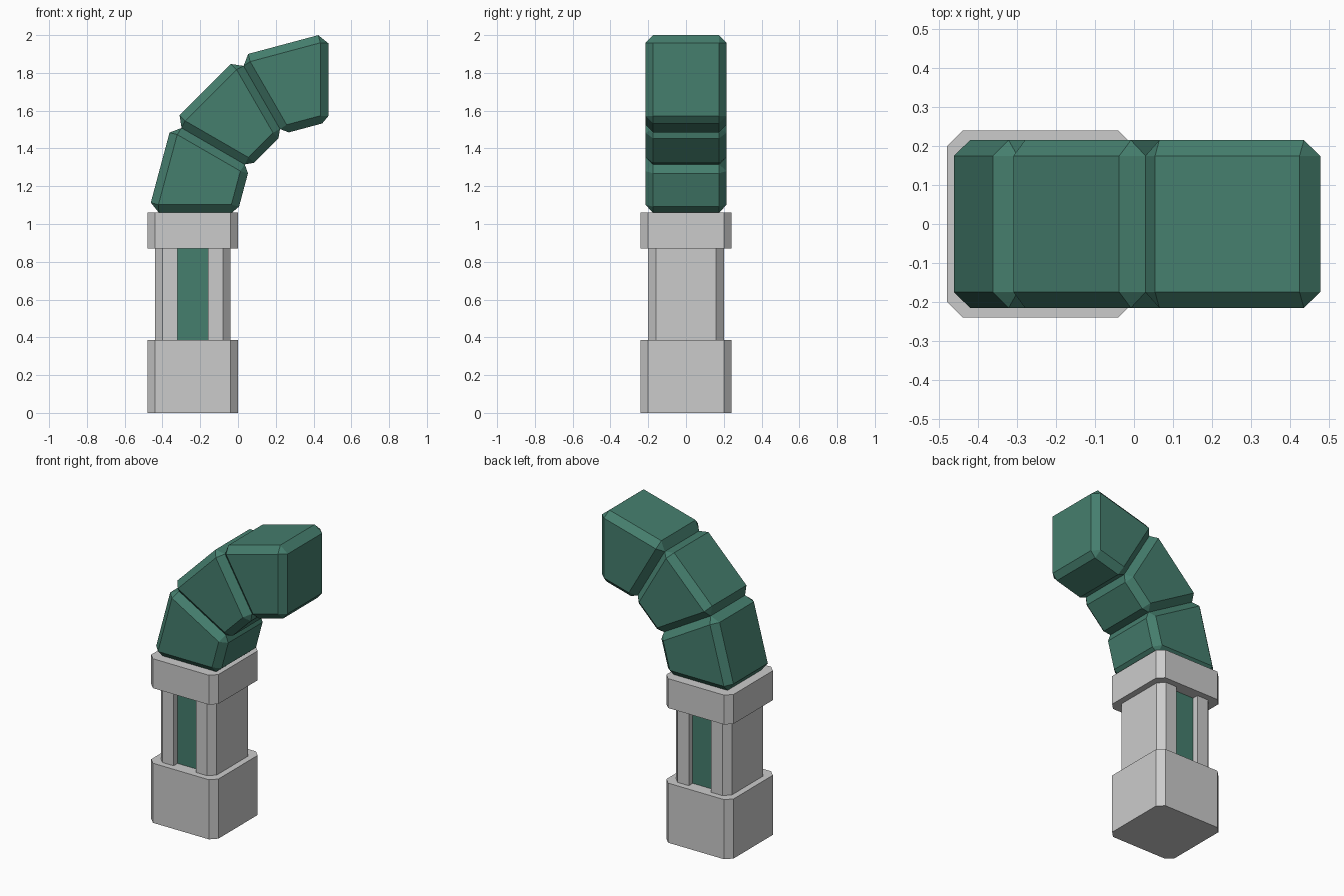
import bpy, bmesh
from math import sin, cos, radians
from mathutils import Vector

if "Cube" in bpy.data.objects:
    bpy.data.objects.remove(bpy.data.objects["Cube"])

CX = -0.24            # centre line of the post
PIVOT = (0.478, 1.06)  # bend centre in x, z
R_IN, R_OUT = 0.481, 0.954
HALF_Y, FACE_Y, CUT = 0.215, 0.175, 0.042

green = bpy.data.materials.new("green")
green.diffuse_color = (0.06, 0.21, 0.155, 1)
green.use_nodes = True
green.node_tree.nodes["Principled BSDF"].inputs["Base Color"].default_value = green.diffuse_color


def finish(name, bm, mat=None):
    bmesh.ops.recalc_face_normals(bm, faces=bm.faces)
    me = bpy.data.meshes.new(name)
    bm.to_mesh(me)
    bm.free()
    ob = bpy.data.objects.new(name, me)
    bpy.context.collection.objects.link(ob)
    if mat:
        me.materials.append(mat)
    return ob


def prism(name, outline, z0, z1, mat=None):
    bm = bmesh.new()
    face = bm.faces.new([bm.verts.new((x, y, z0)) for x, y in outline])
    up = bmesh.ops.extrude_face_region(bm, geom=[face], use_keep_orig=True)["geom"]
    verts = [v for v in up if isinstance(v, bmesh.types.BMVert)]
    bmesh.ops.translate(bm, verts=verts, vec=(0, 0, z1 - z0))
    return finish(name, bm, mat)


def octagon(h, c=0.04):
    pts = [(h, c - h), (h, h - c), (h - c, h), (c - h, h),
           (-h, h - c), (-h, c - h), (c - h, -h), (h - c, -h)]
    return [(CX + x, y) for x, y in pts]


# Post: base block, collar, two column halves and a recessed green core
prism("base_block", octagon(0.24), 0, 0.385)
prism("top_collar", octagon(0.24), 0.87, 1.06)
half = [(0.08, -0.2), (0.16, -0.2), (0.2, -0.16), (0.2, 0.16), (0.16, 0.2), (0.08, 0.2)]
for side, label in ((-1, "left"), (1, "right")):
    prism("column_" + label, [(CX + side * x, y) for x, y in half], 0.385, 0.87)
prism("column_core", [(CX - 0.08, -0.16), (CX + 0.08, -0.16),
                      (CX + 0.08, 0.16), (CX - 0.08, 0.16)], 0.385, 0.87, green)


# Bend: three chamfered wedges, each turning 30 degrees
def arc(r, deg):
    a = radians(deg)
    return Vector((PIVOT[0] - r * cos(a), PIVOT[1] + r * sin(a)))


def wedge(name, a0, a1):
    bm = bmesh.new()
    for a, other in ((a0, a1), (a1, a0)):
        for r, r2, on_end, on_side in ((R_OUT, R_IN, 0.057, 0.055),
                                       (R_IN, R_OUT, 0.030, 0.033)):
            corner = arc(r, a)
            e = (arc(r2, a) - corner).normalized()
            s = (arc(r, other) - corner).normalized()
            inset = CUT / sin(radians(75))
            for y in (-1, 1):
                for p, w in ((corner + e * on_end, FACE_Y),
                             (corner + s * on_side, FACE_Y),
                             (corner + (e + s) * inset, HALF_Y)):
                    bm.verts.new((p.x, y * w, p.y))
    bmesh.ops.convex_hull(bm, input=bm.verts[:])
    bmesh.ops.dissolve_limit(bm, angle_limit=radians(3),
                             verts=bm.verts[:], edges=bm.edges[:])
    return finish(name, bm, green)


for i, label in enumerate(("lower", "middle", "upper")):
    wedge("bend_" + label, i * 30, i * 30 + 30)
